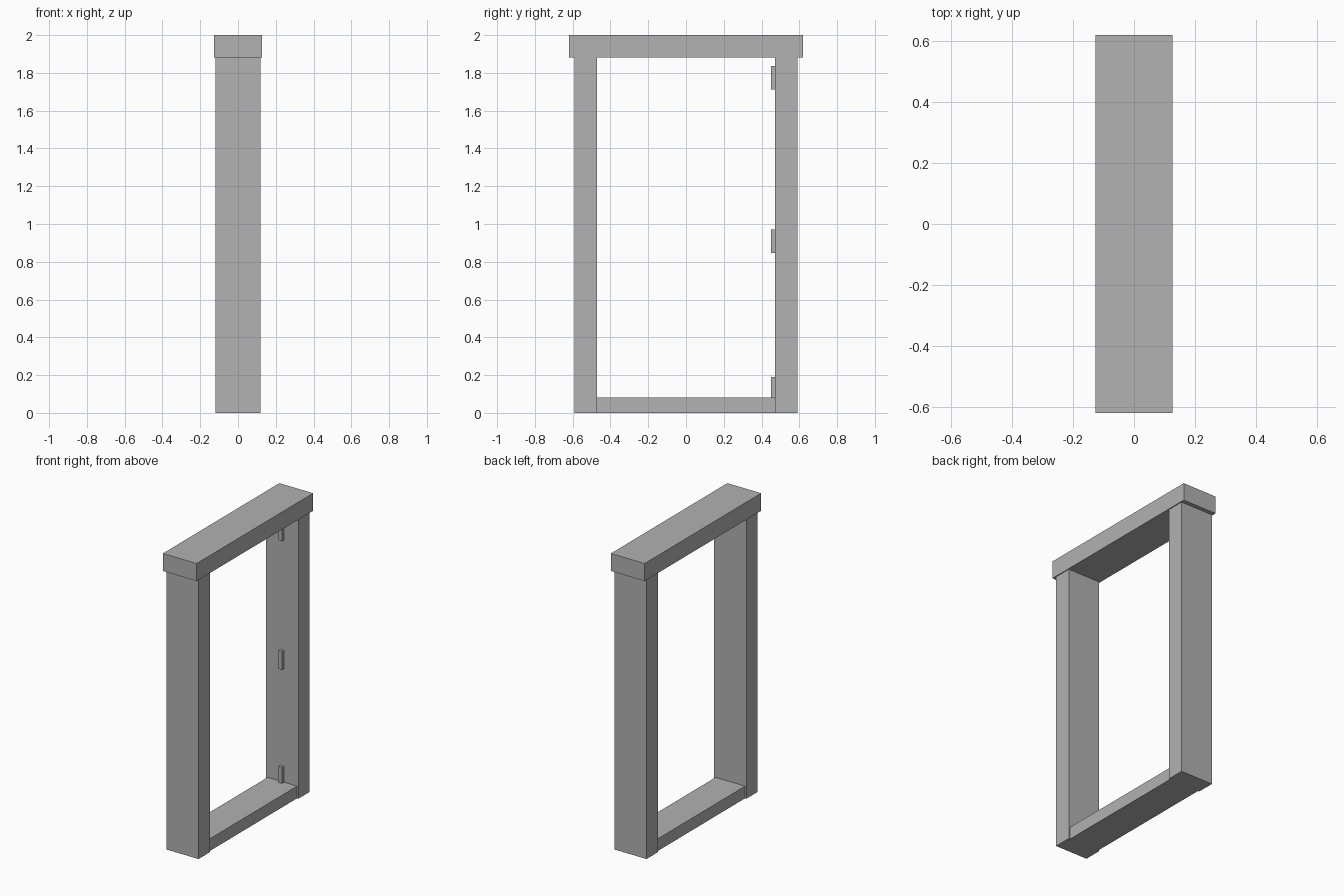
import bpy

# Remove only the default cube
old = bpy.data.objects.get("Cube")
if old:
    bpy.data.objects.remove(old, do_unlink=True)

# Single flat grey
GREY = (0.445, 0.445, 0.445, 1.0)
grey = bpy.data.materials.new("plain grey")
grey.use_nodes = True
grey.diffuse_color = GREY
grey.node_tree.nodes["Principled BSDF"].inputs["Base Color"].default_value = GREY


def box(name, x, y, z):
    """Box spanning the given (low, high) range on each axis."""
    spans = (x, y, z)
    bpy.ops.mesh.primitive_cube_add(size=1, location=[(a + b) / 2 for a, b in spans])
    obj = bpy.context.object
    obj.name = obj.data.name = name
    obj.scale = [b - a for a, b in spans]
    bpy.ops.object.transform_apply(location=False, rotation=False, scale=True)
    obj.data.materials.append(grey)
    return obj


TOP = 2.0
LINTEL_BOTTOM = 1.882
POST_OUTER, POST_INNER = 0.591, 0.471
POST_HALF_DEPTH = 0.12

# Overhanging lintel
box("lintel", (-0.126, 0.126), (-0.619, 0.619), (LINTEL_BOTTOM, TOP))

# Two upright posts
for name, inner, outer in (("front_post", -POST_INNER, -POST_OUTER),
                           ("back_post", POST_INNER, POST_OUTER)):
    box(name, (-POST_HALF_DEPTH, POST_HALF_DEPTH),
        (min(inner, outer), max(inner, outer)), (0, LINTEL_BOTTOM))

# Sill, slightly narrower than the posts
box("sill", (-0.11, 0.11), (-POST_INNER, POST_INNER), (0, 0.082))

# Hinge plates on the inner face of the back post
for name, z in (("lower", 0.128), ("middle", 0.908), ("upper", 1.774)):
    box(name + "_hinge", (-0.0125, 0.0125), (0.45, POST_INNER), (z - 0.062, z + 0.062))
